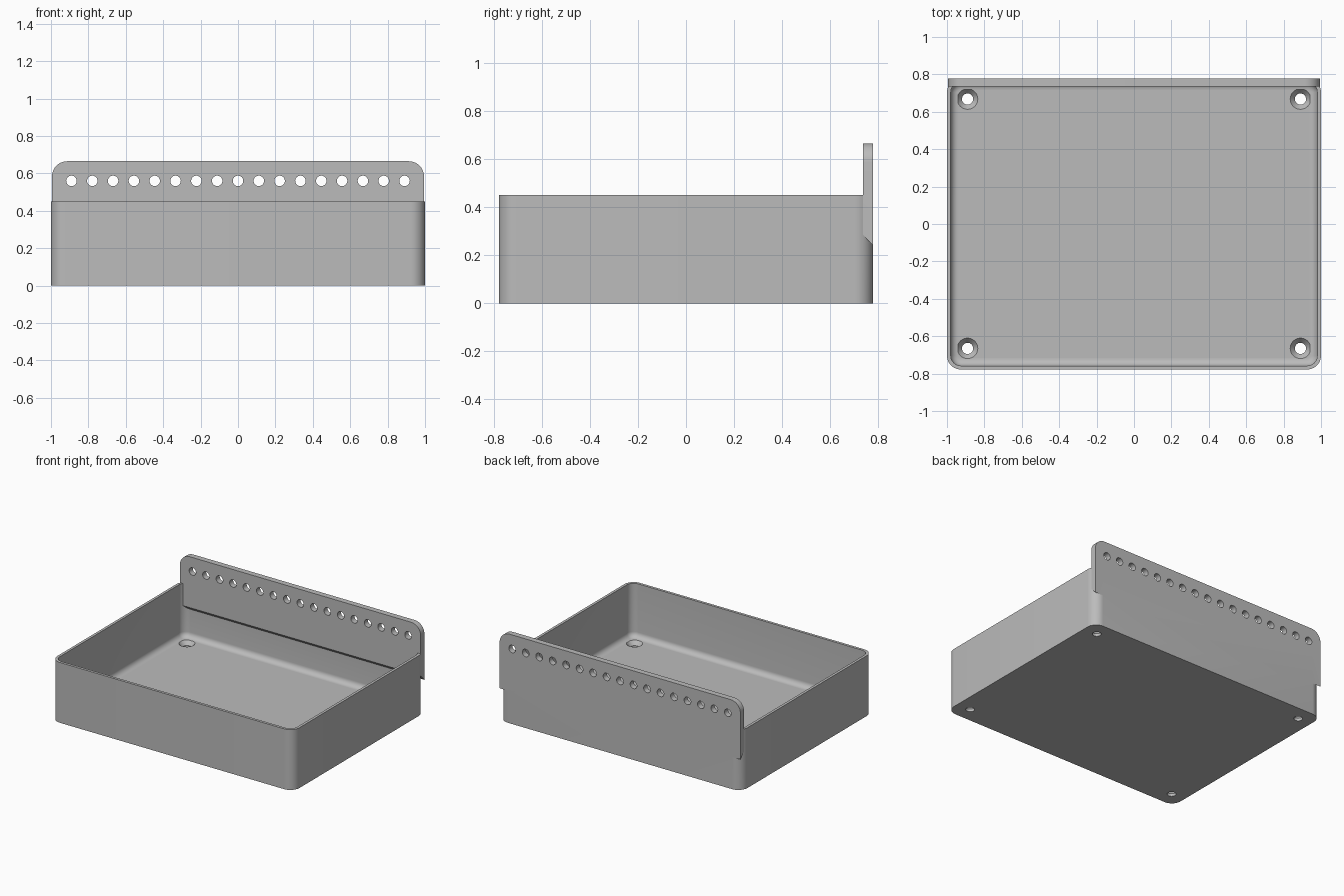
import bpy, bmesh, math
from mathutils import Matrix

cube = bpy.data.objects.get("Cube")
if cube:
    bpy.data.objects.remove(cube, do_unlink=True)

HX, HY, HEIGHT = 1.0, 0.778, 0.45
WALL, FLOOR, FILLET = 0.02, 0.05, 0.04
PLATE_FRONT, PLATE_TOP = 0.735, 0.665

grey = bpy.data.materials.new("matte grey")
grey.use_nodes = True
colour = (0.5, 0.5, 0.5, 1)
grey.diffuse_color = colour
grey.node_tree.nodes["Principled BSDF"].inputs["Base Color"].default_value = colour


def make_object(name, bm):
    bmesh.ops.recalc_face_normals(bm, faces=bm.faces)
    mesh = bpy.data.meshes.new(name)
    bm.to_mesh(mesh)
    bm.free()
    mesh.materials.append(grey)
    obj = bpy.data.objects.new(name, mesh)
    bpy.context.collection.objects.link(obj)
    return obj


def rounded_ring(bm, hx, hy, r, z, steps=10):
    verts = []
    for q, (sx, sy) in enumerate([(1, 1), (-1, 1), (-1, -1), (1, -1)]):
        for i in range(steps + 1):
            a = math.pi / 2 * (q + i / steps)
            verts.append(bm.verts.new((sx * (hx - r) + r * math.cos(a),
                                       sy * (hy - r) + r * math.sin(a), z)))
    return verts


def loft(name, levels):
    """Solid through rounded rectangles given as (hx, hy, radius, z)."""
    bm = bmesh.new()
    rings = [rounded_ring(bm, *level) for level in levels]
    for low, high in zip(rings, rings[1:]):
        for i in range(len(low)):
            j = (i + 1) % len(low)
            bm.faces.new((low[i], low[j], high[j], high[i]))
    bm.faces.new(rings[0])
    bm.faces.new(rings[-1])
    return make_object(name, bm)


def add_cone(bm, r_low, r_high, depth, matrix):
    bmesh.ops.create_cone(bm, cap_ends=True, segments=32, radius1=r_low,
                          radius2=r_high, depth=depth, matrix=matrix)


def cut(target, tool, operation="DIFFERENCE"):
    mod = target.modifiers.new(tool.name, "BOOLEAN")
    mod.operation, mod.solver, mod.object = operation, "EXACT", tool
    bpy.context.view_layer.objects.active = target
    bpy.ops.object.modifier_apply(modifier=mod.name)
    bpy.data.objects.remove(tool, do_unlink=True)


# Open tray with rounded corners and a filleted floor
tray = loft("tray", [(HX, HY, 0.075, 0), (HX, HY, 0.075, HEIGHT)])
levels = []
for i in range(9):
    a = math.pi / 2 * i / 8
    inset = WALL + FILLET * (1 - math.sin(a))
    levels.append((HX - inset, HY - inset, 0.075 - inset,
                   FLOOR + FILLET * (1 - math.cos(a))))
levels.append((HX - WALL, HY - WALL, 0.075 - WALL, HEIGHT + 0.1))
cut(tray, loft("cavity", levels))

# Back plate with rounded top corners and a sloped underside
bm = bmesh.new()
half, r = 0.994, 0.08
outline = [(-half, 0.24), (half, 0.24)]
for q, side in enumerate((1, -1)):
    for i in range(11):
        a = math.pi / 2 * (q + i / 10)
        outline.append((side * (half - r) + r * math.cos(a),
                        PLATE_TOP - r + r * math.sin(a)))
back = [bm.verts.new((x, HY, z)) for x, z in outline]
front = [bm.verts.new((x, PLATE_FRONT, max(z, 0.285))) for x, z in outline]
for i in range(len(outline)):
    j = (i + 1) % len(outline)
    bm.faces.new((back[i], back[j], front[j], front[i]))
bm.faces.new(back)
bm.faces.new(front)
cut(tray, make_object("back_plate", bm), "UNION")

# Row of round holes through the plate
bm = bmesh.new()
turn = Matrix.Rotation(math.pi / 2, 4, "X")
for i in range(-8, 9):
    add_cone(bm, 0.028, 0.028, 0.3, Matrix.Translation((i * 0.1113, HY, 0.56)) @ turn)
cut(tray, make_object("plate_holes", bm))

# Countersunk screw holes in the floor corners
corners = [(x, y) for x in (-0.89, 0.89) for y in (-0.665, 0.668)]
for name, r_low, r_high, depth, z in (("screw_holes", 0.03, 0.03, 0.4, 0),
                                      ("countersinks", 0.03, 0.055, 0.03, FLOOR - 0.0149)):
    bm = bmesh.new()
    for x, y in corners:
        add_cone(bm, r_low, r_high, depth, Matrix.Translation((x, y, z)))
    cut(tray, make_object(name, bm))

# Smooth the rounds, keep the edges crisp
tray.name = "tray_with_back_plate"
bpy.context.view_layer.objects.active = tray
tray.select_set(True)
bpy.ops.object.shade_smooth_by_angle(angle=math.radians(30))
